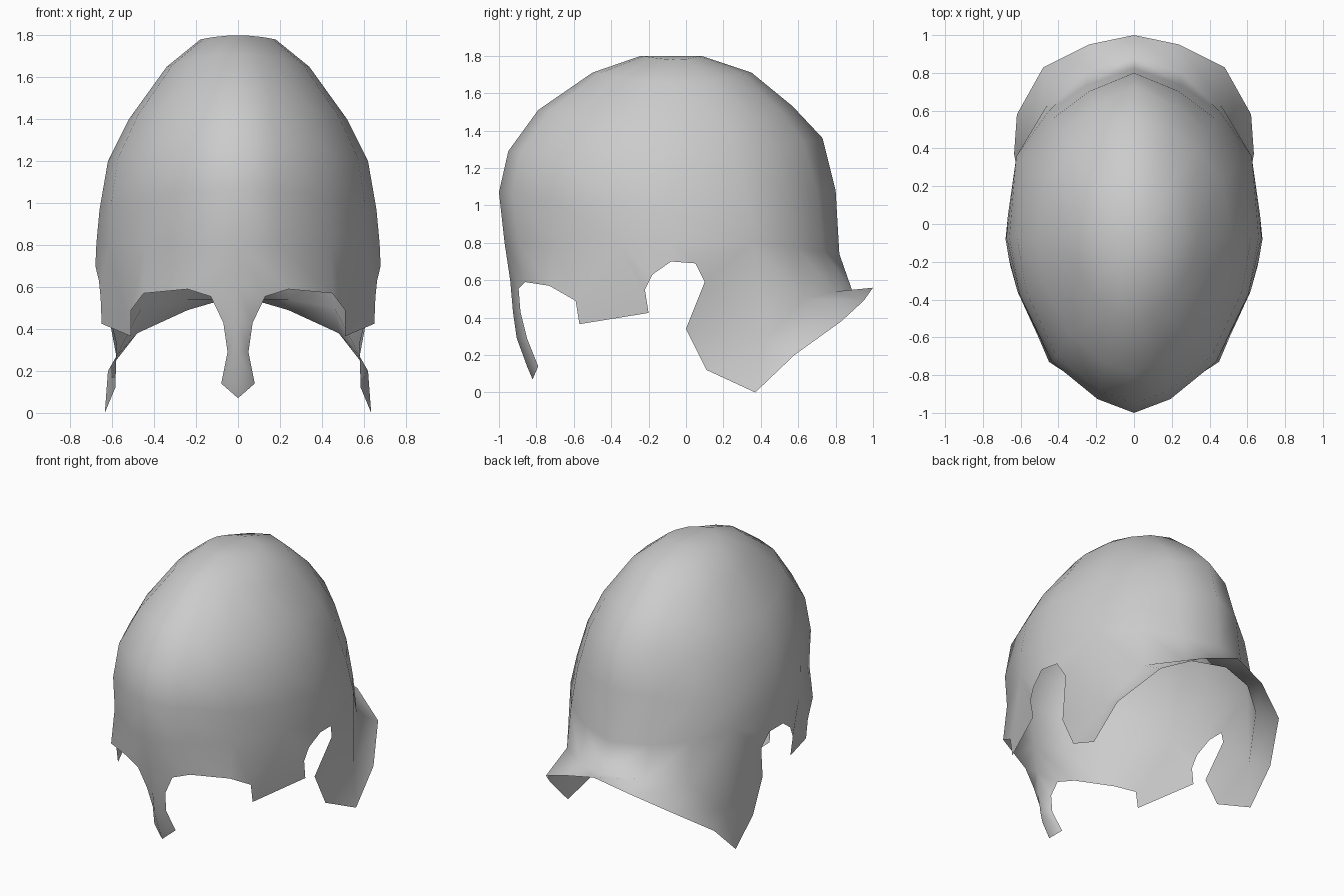
import bpy, bmesh

if "Cube" in bpy.data.objects:
    bpy.data.objects.remove(bpy.data.objects["Cube"])

YC = -0.07  # y of the widest point of every dome ring

# half outline of a ring, front to back: unit x, unit y
SECTION = [(0, -1), (.29, -.914), (.65, -.70), (.91, -.32), (1, 0),
           (.94, .49), (.69, .76), (.37, .92), (0, 1)]

# dome rings: front y, front z, back y, back z, half width, side z, taper of back corners
RINGS = [(-.24, 1.80, .08, 1.80, .18, 1.78, .02),
         (-.50, 1.71, .35, 1.71, .34, 1.65, .03),
         (-.79, 1.51, .57, 1.53, .52, 1.40, .05),
         (-.95, 1.29, .73, 1.36, .62, 1.20, .08),
         (-1.0, 1.07, .80, 1.08, .66, .97, .05),
         (-.97, .80, .82, .74, .675, .81, .02)]

# crease where the neck guard flares out, side to back
CREASE = [(.58, .42, .27), (.46, .63, .50), (.25, .80, .54), (0, .89, .54)]

# lower rim, front to back: index of the upper vertex it hangs from, x, y, z
RIM = [(0, 0, -.94, .60), (0, .13, -.895, .555),
       (1, .24, -.86, .59),
       (2, .45, -.73, .57), (3, .51, -.59, .49),
       (3, .51, -.57, .365), (3, .65, -.20, .425), (3, .655, -.22, .55),
       (3, .663, -.18, .63),
       (4, .68, -.08, .70), (5, .667, .05, .69),
       (6, .64, .10, .59),
       (6, .58, 0, .34), (6, .585, .11, .12), (6, .635, .37, 0), (6, .62, .58, .20),
       (7, .48, .83, .38), (8, .24, .95, .49), (9, 0, 1, .56)]

# nose guard, top to bottom: centre line and edge
NOSE_MID = [(0, -.94, .60), (0, -.925, .43), (0, -.905, .29), (0, -.85, .14), (0, -.82, .07)]
NOSE_EDGE = [(.13, -.895, .555), (.07, -.885, .43), (.05, -.85, .29), (.08, -.79, .14)]

bm = bmesh.new()


def verts(points):
    return [bm.verts.new(p) for p in points]


def strip(a, b):
    """Quads between two rows of equal length."""
    for i in range(len(a) - 1):
        bm.faces.new((a[i], a[i + 1], b[i + 1], b[i]))


def ring(yf, zf, yb, zb, w, zs, taper):
    pts = []
    for u, v in SECTION:
        y_end, z_end, k = (yf, zf, -.3 * taper) if v < 0 else (yb, zb, taper)
        s = 1 - 2 * k * u * abs(v)
        pts.append((w * u * s, YC + (y_end - YC) * abs(v) * s, z_end + (zs - z_end) * u * u))
    return verts(pts)


# dome
rows = [ring(*r) for r in RINGS]
for upper, lower in zip(rows, rows[1:]):
    strip(upper, lower)
crown = bm.verts.new((0, -.08, 1.80))
for a, b in zip(rows[0], rows[0][1:]):
    bm.faces.new((crown, a, b))

# upper part of the neck guard
crease = verts(CREASE)
strip(rows[-1][5:], crease)

# brow, ear cut-out, cheek and neck flare down to the rim
top = rows[-1][:6] + crease
rim = verts([r[1:] for r in RIM])
for i in range(len(RIM) - 1):
    a, b = RIM[i][0], RIM[i + 1][0]
    bm.faces.new((top[a], rim[i], rim[i + 1]))
    if a != b:
        bm.faces.new((top[a], rim[i + 1], top[b]))

# nose guard
mid, edge = verts(NOSE_MID), verts(NOSE_EDGE)
strip(mid[:4], edge)
bm.faces.new((mid[3], edge[3], mid[4]))

# weld, mirror to the other side
bmesh.ops.remove_doubles(bm, verts=bm.verts, dist=.001)
bmesh.ops.mirror(bm, geom=bm.verts[:] + bm.edges[:] + bm.faces[:], axis='X', merge_dist=.001)
bmesh.ops.remove_doubles(bm, verts=bm.verts, dist=.001)
bmesh.ops.recalc_face_normals(bm, faces=bm.faces)
if max(bm.faces, key=lambda f: f.calc_center_median().z).normal.z < 0:
    bmesh.ops.reverse_faces(bm, faces=bm.faces)

mesh = bpy.data.meshes.new("helmet_shell")
bm.to_mesh(mesh)
bm.free()
helmet = bpy.data.objects.new("helmet_shell", mesh)
bpy.context.collection.objects.link(helmet)
mesh.shade_smooth()
